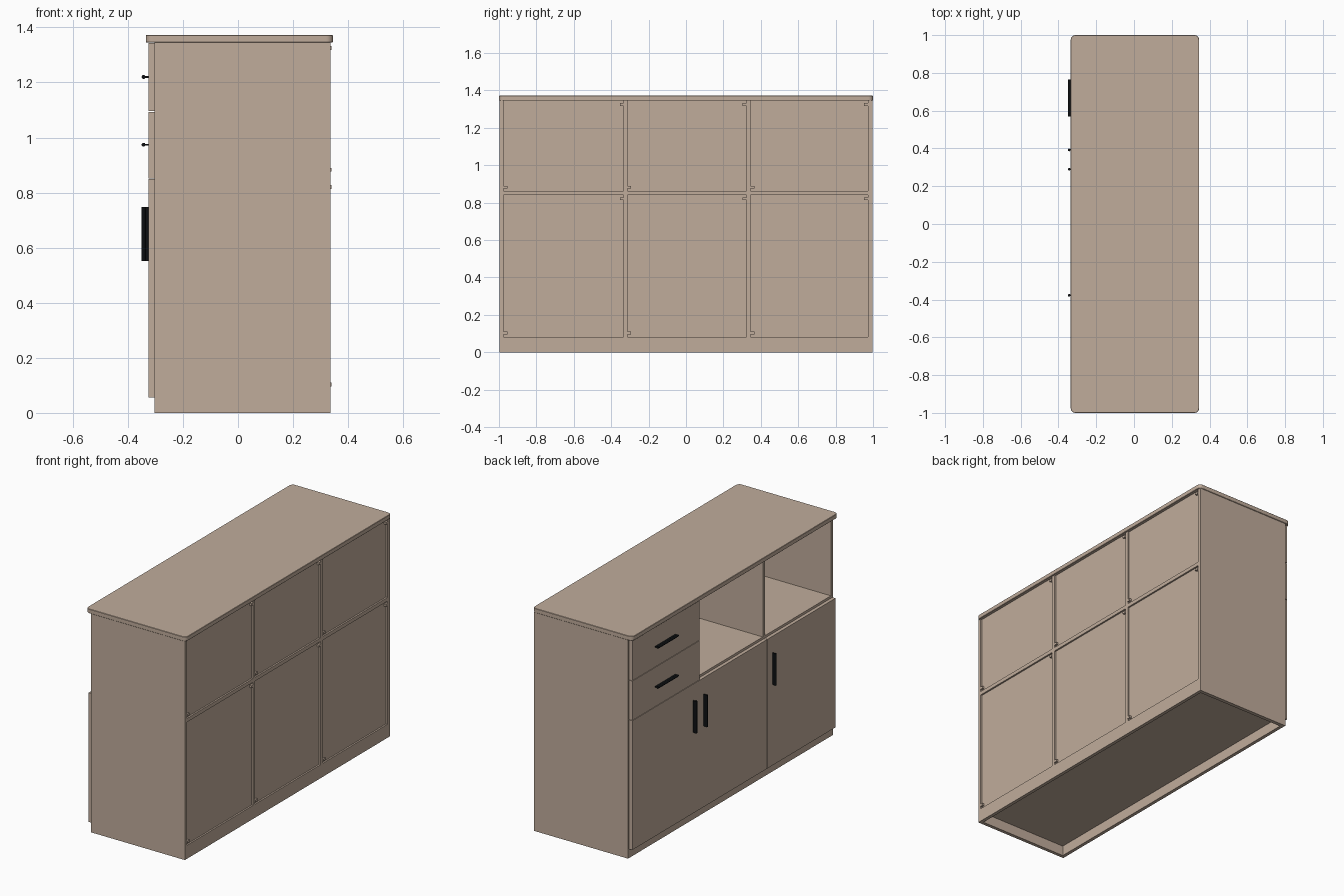
import bpy
import bmesh
import math
from mathutils import Matrix

cube = bpy.data.objects.get("Cube")
if cube:
    bpy.data.objects.remove(cube, do_unlink=True)


def make_material(name, rgb):
    mat = bpy.data.materials.new(name)
    mat.use_nodes = True
    mat.diffuse_color = (*rgb, 1)
    mat.node_tree.nodes["Principled BSDF"].inputs["Base Color"].default_value = (*rgb, 1)
    return mat


WOOD = make_material("beige board", (0.53, 0.415, 0.33))
BLACK = make_material("black metal", (0.004, 0.005, 0.006))


def finish(name, bm, mat):
    mesh = bpy.data.meshes.new(name)
    bm.to_mesh(mesh)
    bm.free()
    mesh.materials.append(mat)
    obj = bpy.data.objects.new(name, mesh)
    bpy.context.collection.objects.link(obj)
    return obj


def add_box(bm, x, y, z):
    size = Matrix.Diagonal((x[1] - x[0], y[1] - y[0], z[1] - z[0], 1))
    centre = Matrix.Translation((sum(x) / 2, sum(y) / 2, sum(z) / 2))
    return bmesh.ops.create_cube(bm, size=1, matrix=centre @ size)["verts"]


def box(name, x, y, z, mat=WOOD):
    bm = bmesh.new()
    add_box(bm, x, y, z)
    return finish(name, bm, mat)


# Main levels: the doors face -x
FRONT, BACK = -0.303, 0.336
END = 0.996
TOP = 1.345
FLOOR = (0.062, 0.083)
SHELF = (0.84, 0.863)
COLUMNS = {"right": (-0.975, -0.334), "middle": (-0.313, 0.323), "left": (0.345, 0.973)}

# Worktop with rounded corners
bm = bmesh.new()
add_box(bm, (-0.335, 0.345), (-1, 1), (TOP, 1.372))
upright = [e for e in bm.edges if abs(e.verts[0].co.z - e.verts[1].co.z) > 0.01]
bmesh.ops.bevel(bm, geom=upright, offset=0.025, segments=6, profile=0.5, affect="EDGES")
rims = [e for e in bm.edges if abs(e.verts[0].co.z - e.verts[1].co.z) < 1e-5
        and len(e.link_faces) == 2 and e.calc_face_angle() > 1]
bmesh.ops.bevel(bm, geom=rims, offset=0.002, segments=1, affect="EDGES")
worktop = finish("worktop", bm, WOOD)

# Carcass: ends, dividers, bottom, shelf and plinths
box("right_end", (FRONT, BACK), (-END, -0.975), (0, TOP))
box("left_end", (FRONT, BACK), (0.973, END), (0, TOP))
box("right_divider", (FRONT, BACK), (-0.334, -0.313), (FLOOR[1], TOP))
box("left_divider", (FRONT, BACK), (0.323, 0.345), (FLOOR[1], TOP))
box("bottom_board", (FRONT, BACK), (-0.975, 0.973), FLOOR)
box("front_plinth", (FRONT, FRONT + 0.021), (-0.975, 0.973), (0, FLOOR[0]))
box("back_plinth", (BACK - 0.021, BACK), (-0.975, 0.973), (0, FLOOR[0]))

# Shelves, recessed back panels and their corner clips
for col, (y0, y1) in COLUMNS.items():
    box(f"{col}_shelf", (FRONT, BACK), (y0, y1), SHELF)
    for row, (z0, z1) in {"lower": (FLOOR[1], SHELF[0]), "upper": (SHELF[1], TOP)}.items():
        box(f"{col}_{row}_back_panel", (0.318, 0.326), (y0, y1), (z0, z1))
        bm = bmesh.new()
        for y, z, s in ((y0, z0, 1), (y1, z1, -1)):
            ya, yb = sorted((y, y + s * 0.02))
            za, zb = sorted((z + s * 0.013, z + s * 0.027))
            add_box(bm, (0.326, 0.339), (ya, yb), (za, zb))
        finish(f"{col}_{row}_panel_clips", bm, WOOD)

# Doors and drawer fronts laid over the carcass
FACE = (-0.325, FRONT - 0.001)
fronts = {
    "right_door": ((-0.988, -0.326), (0.055, 0.849)),
    "middle_door": ((-0.323, 0.332), (0.055, 0.849)),
    "left_door": ((0.335, 0.986), (0.055, 0.849)),
    "lower_drawer_front": ((0.335, 0.986), (0.852, 1.093)),
    "upper_drawer_front": ((0.335, 0.986), (1.096, 1.343)),
}
for name, (y, z) in fronts.items():
    box(name, FACE, y, z)


# Handles: a thin web carrying a round grip bar
def handle(name, y, z, upright):
    half, r = 0.098, 0.007
    bm = bmesh.new()
    add_box(bm, (-0.342, FACE[0]), (-0.003, 0.003), (-half, half))
    grip = Matrix.Translation((-0.343, 0, 0))
    bmesh.ops.create_cone(bm, cap_ends=True, segments=16, radius1=r, radius2=r,
                          depth=2 * half, matrix=grip)
    if not upright:
        bmesh.ops.rotate(bm, verts=bm.verts, matrix=Matrix.Rotation(math.pi / 2, 3, "X"))
    bmesh.ops.translate(bm, verts=bm.verts, vec=(0, y, z))
    return finish(name, bm, BLACK)


handles = [
    handle("left_door_handle", 0.392, 0.65, True),
    handle("middle_door_handle", 0.29, 0.65, True),
    handle("right_door_handle", -0.378, 0.65, True),
    handle("lower_drawer_handle", 0.667, 0.974, False),
    handle("upper_drawer_handle", 0.667, 1.22, False),
]

# Smooth the round parts, keeping edges sharp
bpy.ops.object.select_all(action="DESELECT")
for obj in handles + [worktop]:
    obj.select_set(True)
bpy.context.view_layer.objects.active = worktop
bpy.ops.object.shade_smooth_by_angle(angle=math.radians(30))
